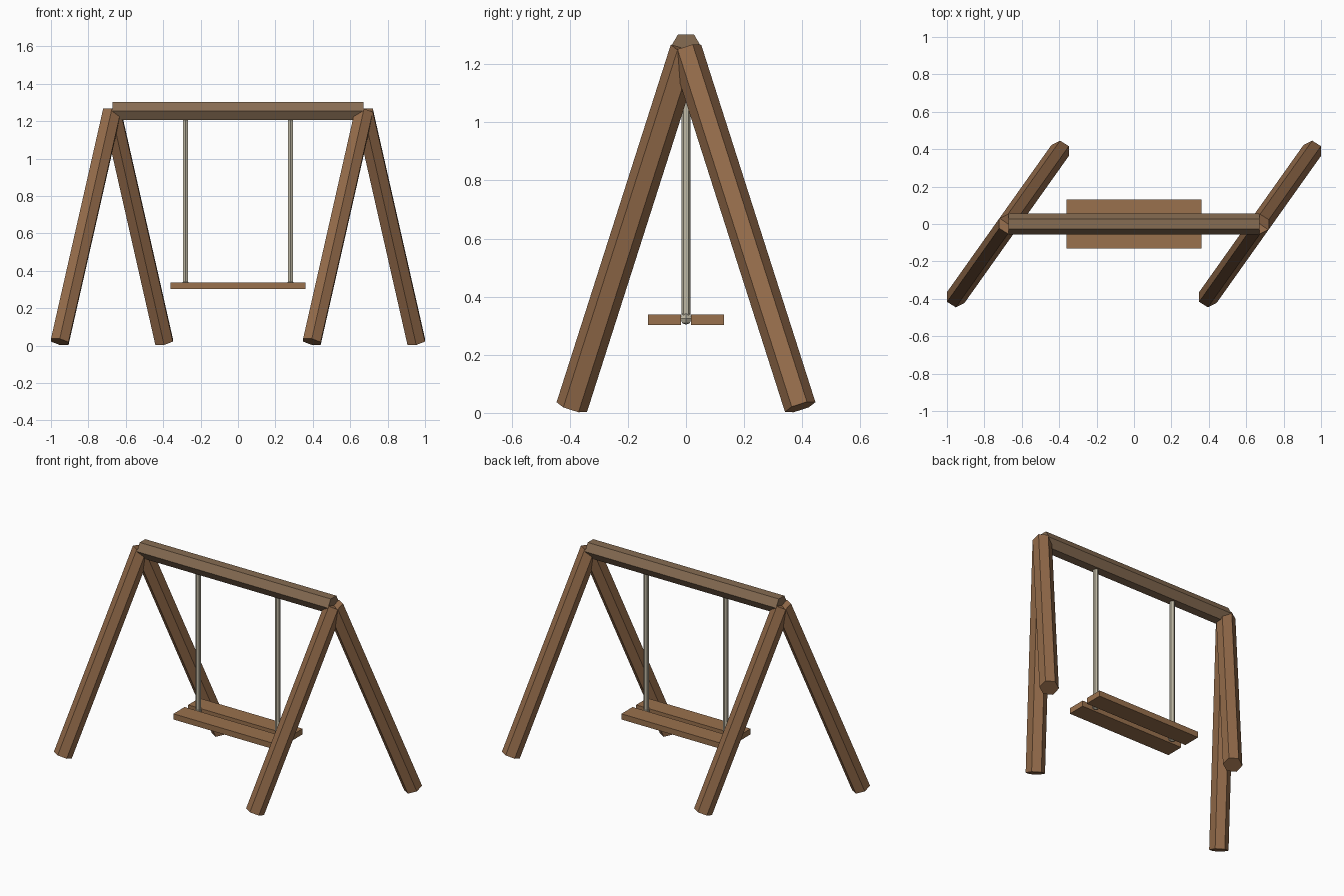
import bpy, bmesh, math
from mathutils import Vector, Matrix

if "Cube" in bpy.data.objects:
    bpy.data.objects.remove(bpy.data.objects["Cube"])


def material(name, rgb):
    m = bpy.data.materials.new(name)
    m.diffuse_color = (*rgb, 1)
    m.use_nodes = True
    m.node_tree.nodes["Principled BSDF"].inputs["Base Color"].default_value = m.diffuse_color
    return m


LEG = material("leg_wood", (0.30, 0.15, 0.07))
BEAM = material("beam_wood", (0.24, 0.15, 0.085))
SEAT = material("seat_wood", (0.32, 0.165, 0.075))
ROPE = material("rope", (0.52, 0.48, 0.37))


def finish(bm, name, mat):
    bmesh.ops.recalc_face_normals(bm, faces=bm.faces)
    me = bpy.data.meshes.new(name)
    bm.to_mesh(me)
    bm.free()
    me.materials.append(mat)
    ob = bpy.data.objects.new(name, me)
    bpy.context.collection.objects.link(ob)
    return ob


def hex_bar(name, a, b, r, mat):
    """Hexagonal bar from a to b with corners pointing along y."""
    a, b = Vector(a), Vector(b)
    d = (b - a).normalized()
    v = Vector((0, d.z, -d.y)).normalized() if abs(d.z) > 0.1 else Vector((0, 1, 0))
    u = v.cross(d)
    bm = bmesh.new()
    rings = []
    for p in (a, b):
        rings.append([bm.verts.new(p + r * (math.sin(t) * u + math.cos(t) * v))
                      for t in (i * math.pi / 3 for i in range(6))])
    for i in range(6):
        j = (i + 1) % 6
        bm.faces.new((rings[0][i], rings[0][j], rings[1][j], rings[1][i]))
    bm.faces.new(rings[0])
    bm.faces.new(rings[1])
    return finish(bm, name, mat)


# Top beam
hex_bar("top_beam", (-0.67, 0, 1.255), (0.67, 0, 1.255), 0.055, BEAM)

# Splayed legs, two per end
for side, sx in (("left", -0.674), ("right", 0.674)):
    for pos, s in (("front", -1), ("back", 1)):
        hex_bar(f"{side}_{pos}_leg", (sx + s * 0.279, s * 0.393, 0.02),
                (sx, 0, 1.25), 0.055, LEG)

# Ropes with a knot at the seat
for side, x in (("left", -0.28), ("right", 0.28)):
    hex_bar(f"{side}_rope", (x, 0, 0.32), (x, 0, 1.25), 0.0155, ROPE)
    bm = bmesh.new()
    bmesh.ops.create_uvsphere(bm, u_segments=6, v_segments=4, radius=0.022,
                              matrix=Matrix.Translation((x, 0, 0.325)) @ Matrix.Rotation(math.pi / 2, 4, 'Z'))
    finish(bm, f"{side}_knot", ROPE)

# Seat planks
for pos, s in (("front", -1), ("back", 1)):
    bm = bmesh.new()
    bmesh.ops.create_cube(bm, size=1, matrix=Matrix.Translation((0, s * 0.074, 0.32))
                          @ Matrix.Diagonal((0.724, 0.112, 0.036, 1)))
    finish(bm, f"{pos}_seat_plank", SEAT)
